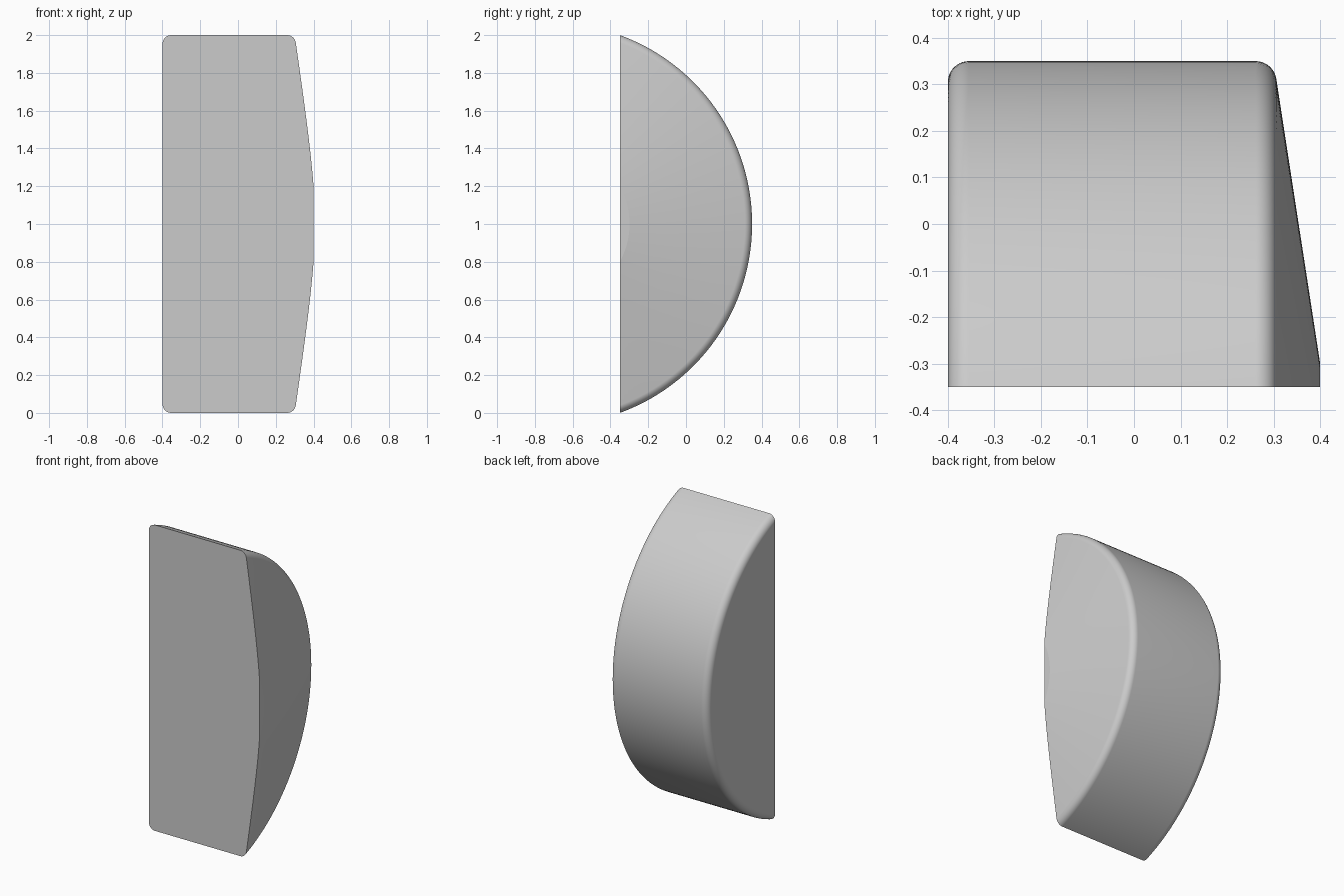
import bpy, bmesh, math
from mathutils import Vector

cube = bpy.data.objects.get("Cube")
if cube:
    bpy.data.objects.remove(cube, do_unlink=True)

FRONT = -0.35                      # flat front plane
RADIUS = 1.064                     # rim radius
AXIS = Vector((0, 0.35 - RADIUS, 1))
FILLET = 0.045


def rounded(prev, corner, nxt, radius, steps=20):
    """Arc points that round a profile corner."""
    a, b = (prev - corner).normalized(), (nxt - corner).normalized()
    half = a.angle(b) / 2
    centre = corner + (a + b).normalized() * radius / math.sin(half)
    reach = radius / math.tan(half)
    start = (corner + a * reach - centre).normalized()
    end = (corner + b * reach - centre).normalized()
    return [centre + start.slerp(end, i / steps) * radius
            for i in range(steps + 1)]


# Half profile as (x, radius): flat left disc, rim, shallow cone, small flat cap
left_hub, left_rim, right_rim, cap_edge, cap_hub = [
    Vector((x, r, 0)) for x, r in
    ((-0.4, 0), (-0.4, RADIUS), (0.3, RADIUS), (0.4, 0.415), (0.4, 0))]
profile = [left_hub,
           *rounded(left_hub, left_rim, right_rim, FILLET),
           *rounded(left_rim, right_rim, cap_edge, FILLET),
           cap_edge, cap_hub]

# Lathe the profile around the x axis
bm = bmesh.new()
verts = [bm.verts.new(AXIS + p) for p in profile]
edges = [bm.edges.new(pair) for pair in zip(verts, verts[1:])]
bmesh.ops.spin(bm, geom=verts + edges, cent=AXIS, axis=(1, 0, 0),
               angle=math.tau, steps=192)
bmesh.ops.remove_doubles(bm, verts=bm.verts, dist=1e-5)

# Cut off everything ahead of the flat front and close it
bmesh.ops.bisect_plane(bm, geom=bm.verts[:] + bm.edges[:] + bm.faces[:],
                       plane_co=(0, FRONT, 0), plane_no=(0, -1, 0),
                       clear_outer=True)
rim = [e for e in bm.edges if e.is_boundary]
bmesh.ops.holes_fill(bm, edges=rim, sides=0)
bmesh.ops.recalc_face_normals(bm, faces=bm.faces)

mesh = bpy.data.meshes.new("rounded_segment")
bm.to_mesh(mesh)
bm.free()
body = bpy.data.objects.new("rounded_segment", mesh)
bpy.context.collection.objects.link(body)

# Plain grey
grey = bpy.data.materials.new("light_grey")
grey.use_nodes = True
colour = (0.6, 0.6, 0.6, 1)
grey.diffuse_color = colour
grey.node_tree.nodes["Principled BSDF"].inputs["Base Color"].default_value = colour
mesh.materials.append(grey)

bpy.context.view_layer.objects.active = body
body.select_set(True)
bpy.ops.object.shade_smooth_by_angle(angle=math.radians(6))
